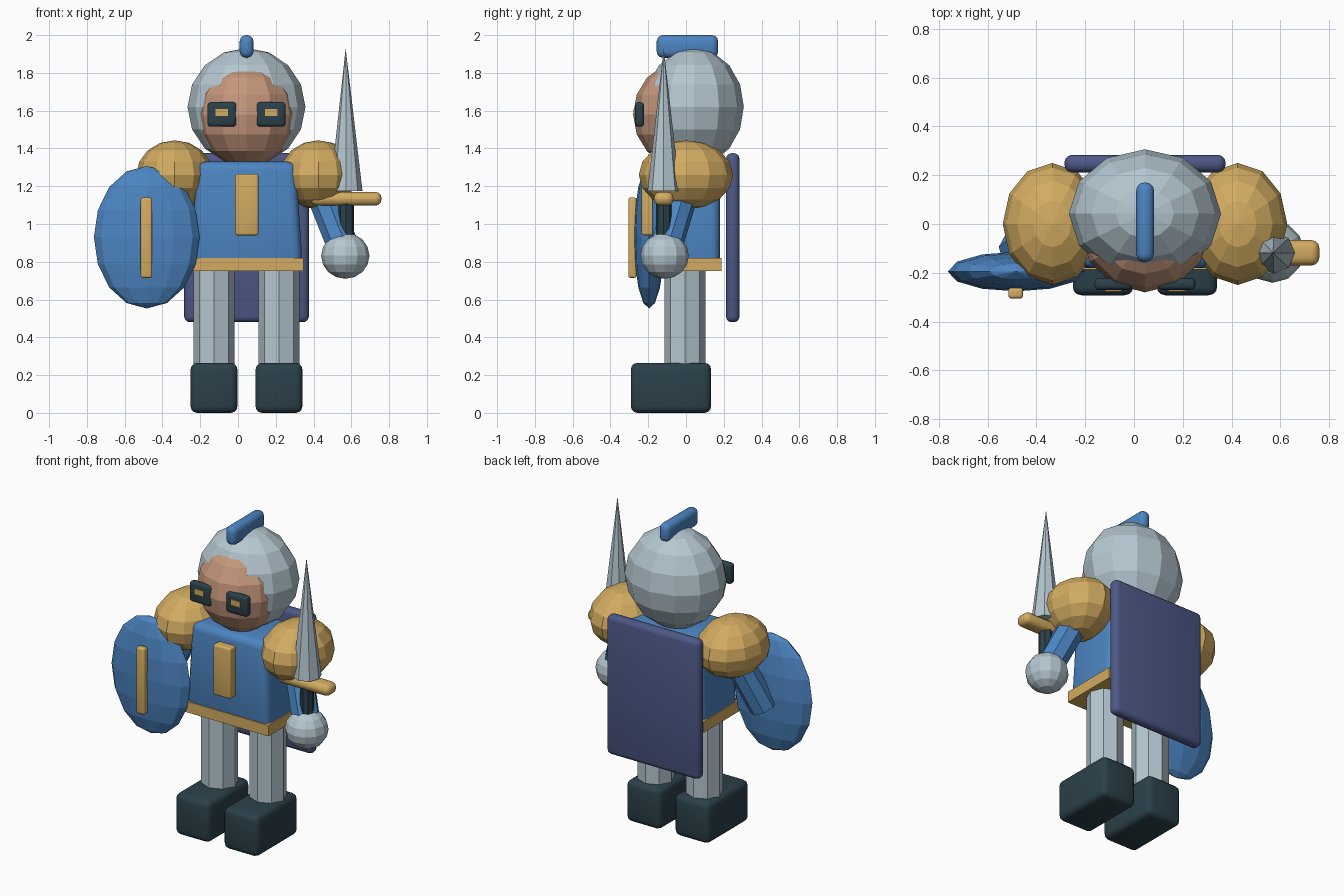
import bpy, math
from mathutils import Vector

if "Cube" in bpy.data.objects:
    bpy.data.objects.remove(bpy.data.objects["Cube"])


def material(name, rgb):
    m = bpy.data.materials.new(name)
    m.diffuse_color = (*rgb, 1)
    m.use_nodes = True
    m.node_tree.nodes["Principled BSDF"].inputs["Base Color"].default_value = m.diffuse_color
    return m


BLUE = material("blue", (0.072, 0.235, 0.54))
STEEL = material("steel", (0.46, 0.57, 0.63))
GOLD = material("gold", (0.65, 0.41, 0.12))
SKIN = material("skin", (0.56, 0.31, 0.20))
DARK = material("dark", (0.024, 0.052, 0.068))
NAVY = material("navy", (0.075, 0.098, 0.24))
CX = 0.045  # body centre line


def finish(name, mat):
    ob = bpy.context.object
    ob.name = name
    ob.data.materials.append(mat)
    return ob


def box(name, mat, lo, hi, bevel=0.0, taper=1.0):
    """Box between two corners, optionally narrowed in x at the top and bevelled."""
    lo, hi = Vector(lo), Vector(hi)
    bpy.ops.mesh.primitive_cube_add(size=1, location=(lo + hi) / 2)
    ob = finish(name, mat)
    size = hi - lo
    for v in ob.data.vertices:
        v.co = Vector(a * b for a, b in zip(v.co, size))
        if v.co.z > 0:
            v.co.x *= taper
    if bevel:
        mod = ob.modifiers.new("Bevel", 'BEVEL')
        mod.width = bevel
        mod.segments = 3
        bpy.ops.object.modifier_apply(modifier=mod.name)
        bpy.ops.object.shade_smooth_by_angle(angle=math.radians(35))
    return ob


def ball(name, mat, centre, radii, segments=12, rings=8):
    bpy.ops.mesh.primitive_uv_sphere_add(segments=segments, ring_count=rings,
                                         radius=1, location=centre)
    ob = finish(name, mat)
    for v in ob.data.vertices:
        v.co = Vector(a * b for a, b in zip(v.co, radii))
    return ob


def rod(name, mat, start, end, r1, r2, sides=8):
    """Straight rod or cone from start to end."""
    start, end = Vector(start), Vector(end)
    d = end - start
    bpy.ops.mesh.primitive_cone_add(vertices=sides, radius1=r1, radius2=r2,
                                    depth=d.length, location=(start + end) / 2)
    ob = finish(name, mat)
    ob.rotation_euler = d.to_track_quat('Z', 'Y').to_euler()
    return ob


# Head, helmet and crest
ball("face", SKIN, (CX, -0.03, 1.58), (0.263, 0.25, 0.275))
ball("helmet", STEEL, (CX, 0.043, 1.62), (0.312, 0.263, 0.312))
box("crest", BLUE, (0.009, -0.155, 1.88), (0.082, 0.17, 2.0), 0.033)

# Torso, chest plate, belt and cape
box("torso", BLUE, (CX - 0.297, -0.18, 0.77), (CX + 0.297, 0.18, 1.33), 0.045, 0.88)
box("chest_plate", GOLD, (-0.015, -0.235, 0.94), (0.108, -0.165, 1.265), 0.012)
box("belt", GOLD, (CX - 0.302, -0.187, 0.75), (CX + 0.302, 0.187, 0.82))
box("cape", NAVY, (-0.285, 0.212, 0.48), (0.375, 0.283, 1.375), 0.03)

# Paired parts
for side, s in (("left", -1), ("right", 1)):
    x = CX + s * 0.172
    rod(side + "_leg", STEEL, (x, -0.005, 0.2), (x, -0.005, 0.78), 0.109, 0.109)
    box(side + "_boot", DARK, (x - 0.124, -0.292, 0), (x + 0.124, 0.133, 0.265), 0.035)
    ball(side + "_pauldron", GOLD, (CX + s * 0.38, 0, 1.26), (0.203, 0.25, 0.183))
    rod(side + "_arm", BLUE, (CX + s * 0.36, 0.01, 1.26),
        (CX + s * 0.52, -0.11, 0.86), 0.085, 0.085)
    e = CX + s * 0.13
    box(side + "_eye_frame", DARK, (e - 0.077, -0.27, 1.515), (e + 0.077, -0.222, 1.645), 0.018)
    box(side + "_eye", GOLD, (e - 0.033, -0.277, 1.573), (e + 0.033, -0.268, 1.61))

# Sword hand and sword
ball("hand", STEEL, (0.568, -0.113, 0.832), (0.128, 0.128, 0.122))
SX, SY = 0.573, -0.118
rod("sword_grip", DARK, (SX, SY, 0.85), (SX, SY, 1.13), 0.042, 0.042)
box("sword_guard", GOLD, (SX - 0.187, SY - 0.052, 1.097), (SX + 0.187, SY + 0.052, 1.17), 0.033)
rod("sword_blade", STEEL, (SX, SY, 1.175), (SX - 0.003, SY, 1.93), 0.086, 0.0)

# Shield with gold stripe
ball("shield", BLUE, (-0.483, -0.195, 0.93), (0.28, 0.081, 0.377))
box("shield_stripe", GOLD, (-0.515, -0.305, 0.715), (-0.455, -0.262, 1.14), 0.011)
